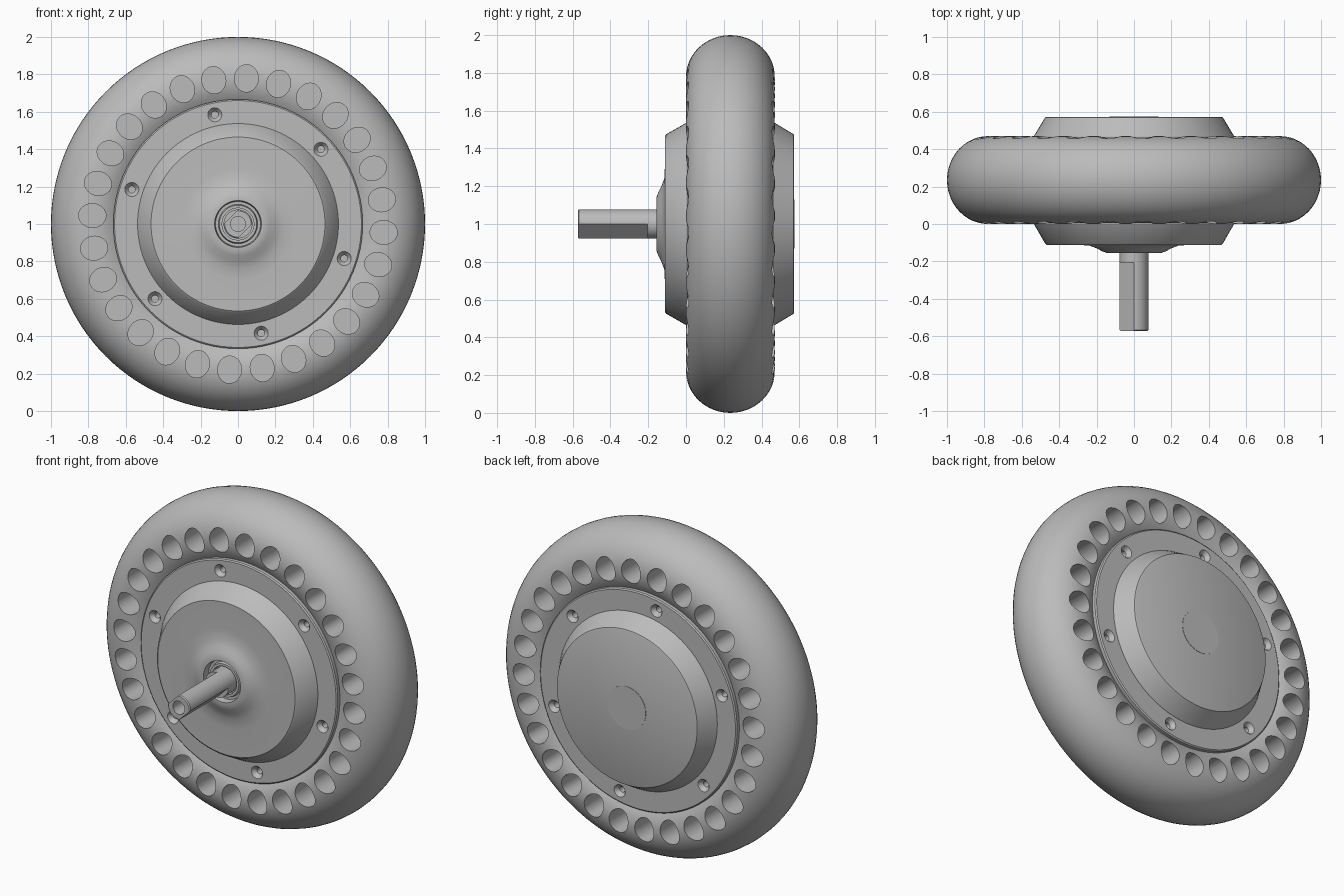
import bpy, bmesh, math
from mathutils import Matrix, Vector

cube = bpy.data.objects.get("Cube")
if cube:
    bpy.data.objects.remove(cube, do_unlink=True)

GREY = (0.5, 0.5, 0.5, 1)
grey = bpy.data.materials.new("plain grey")
grey.use_nodes = True
grey.diffuse_color = GREY
grey.node_tree.nodes["Principled BSDF"].inputs["Base Color"].default_value = GREY

CENTRE = Vector((0, 0, 1))   # the wheel axis runs along y through here
MID = 0.235                  # middle plane of the tyre


def finish(name, bm):
    bmesh.ops.recalc_face_normals(bm, faces=bm.faces)
    mesh = bpy.data.meshes.new(name)
    bm.to_mesh(mesh)
    bm.free()
    obj = bpy.data.objects.new(name, mesh)
    bpy.context.collection.objects.link(obj)
    mesh.materials.append(grey)
    return obj


def revolve(name, profile, steps=96, closed=False):
    """Spin a list of (radius, y) points about the wheel axis."""
    bm = bmesh.new()
    verts = [bm.verts.new((r, y, 1)) for r, y in profile]
    pairs = list(zip(verts, verts[1:]))
    if closed:
        pairs.append((verts[-1], verts[0]))
    edges = [bm.edges.new(p) for p in pairs]
    bmesh.ops.spin(bm, geom=verts + edges, cent=CENTRE, axis=(0, 1, 0),
                   angle=math.tau, steps=steps, use_duplicate=False)
    bmesh.ops.remove_doubles(bm, verts=bm.verts, dist=0.0002)
    return finish(name, bm)


def add_peg(bm, angle, radius, y0, y1, r0, r1, stretch=1.0, sides=32):
    """Add a tapered peg along y, placed on a circle round the axis."""
    place = (Matrix.Translation(CENTRE) @ Matrix.Rotation(angle, 4, 'Y')
             @ Matrix.Translation((0, (y0 + y1) / 2, radius))
             @ Matrix.Diagonal((1, 1, stretch, 1))
             @ Matrix.Rotation(-math.pi / 2, 4, 'X'))
    bmesh.ops.create_cone(bm, cap_ends=True, segments=sides, radius1=r0,
                          radius2=r1, depth=abs(y1 - y0), matrix=place)


def cut(obj, bm):
    """Subtract a temporary cutter from a part."""
    cutter = finish("cutter", bm)
    cutter.hide_render = True
    mod = obj.modifiers.new("cut", 'BOOLEAN')
    mod.operation, mod.solver, mod.object = 'DIFFERENCE', 'EXACT', cutter
    select(obj)
    bpy.ops.object.modifier_apply(modifier=mod.name)
    bpy.data.objects.remove(cutter, do_unlink=True)


def select(obj):
    bpy.ops.object.select_all(action='DESELECT')
    obj.select_set(True)
    bpy.context.view_layer.objects.active = obj


# Tyre: rounded section with a plain inner bore
section = [(0.64, MID - 0.185)]
for i in range(33):
    a = math.radians(-122 + i * 244 / 32)
    section.append((0.78 + 0.22 * math.cos(a), MID + 0.235 * math.sin(a)))
section.append((0.64, MID + 0.185))
tyre = revolve("tyre", section, steps=128, closed=True)

# Ring of blind oval holes in both tyre sides
bm = bmesh.new()
for i in range(28):
    a = math.radians(3.3) + i * math.tau / 28
    for side in (-1, 1):
        add_peg(bm, a, 0.78, MID + side * 0.04, MID + side * 0.3,
                0.064, 0.064, stretch=1.14)
cut(tyre, bm)

# Rim disc with countersunk screw holes in both faces
rim = revolve("rim", [(0, 0.006), (0.66, 0.006), (0.667, 0.012),
                      (0.667, 0.458), (0.66, 0.464), (0, 0.464)])
for y0, y1, r0, r1 in ((0.235, 0.2, 0.018, 0.018), (0.232, 0.204, 0.04, 0.018)):
    bm = bmesh.new()
    for i in range(6):
        a = math.radians(48 + 60 * i)
        for side in (-1, 1):
            if r0 == r1:
                add_peg(bm, a, 0.597, MID + side * 0.16, MID + side * 0.25, r0, r1)
            elif side > 0:
                add_peg(bm, a, 0.597, MID + y1, MID + y0, r1, r0)
            else:
                add_peg(bm, a, 0.597, MID - y0, MID - y1, r0, r1)
    cut(rim, bm)

# Front cover: bevelled drum, soft central swell, bearing recess
front_cover = revolve("front_cover", [
    (0, 0.02), (0.537, 0.02), (0.537, 0.003), (0.475, -0.105), (0.465, -0.112),
    (0.3, -0.112), (0.24, -0.115), (0.2, -0.13), (0.17, -0.146), (0.145, -0.155),
    (0.125, -0.155), (0.12, -0.115), (0.105, -0.115), (0.1, -0.135),
    (0.085, -0.135), (0.085, -0.1), (0, -0.1)])

# Back cover: bevelled drum with a thin central disc
back_cover = revolve("back_cover", [
    (0, 0.45), (0.537, 0.45), (0.537, 0.467), (0.475, 0.57), (0.468, 0.573),
    (0, 0.573)])
back_disc = revolve("back_disc", [
    (0, 0.56), (0.13, 0.56), (0.13, 0.575), (0, 0.575)], steps=64)

# Axle: round bar with a cable bore and two diagonal flats
axle = revolve("axle", [
    (0, -0.09), (0.077, -0.09), (0.077, -0.567), (0.071, -0.573),
    (0.04, -0.573), (0.04, -0.45), (0, -0.45)], steps=64)
bm = bmesh.new()
for turn in (-45, 135):
    place = (Matrix.Translation(CENTRE) @ Matrix.Rotation(math.radians(turn), 4, 'Y')
             @ Matrix.Translation((0, -0.405, 0.104))
             @ Matrix.Diagonal((0.3, 0.4, 0.1, 1)))
    bmesh.ops.create_cube(bm, size=1, matrix=place)
cut(axle, bm)

# Smooth the round surfaces and keep the edges crisp
for part in (tyre, rim, front_cover, back_cover, back_disc, axle):
    select(part)
    bpy.ops.object.shade_smooth_by_angle(angle=math.radians(28))
